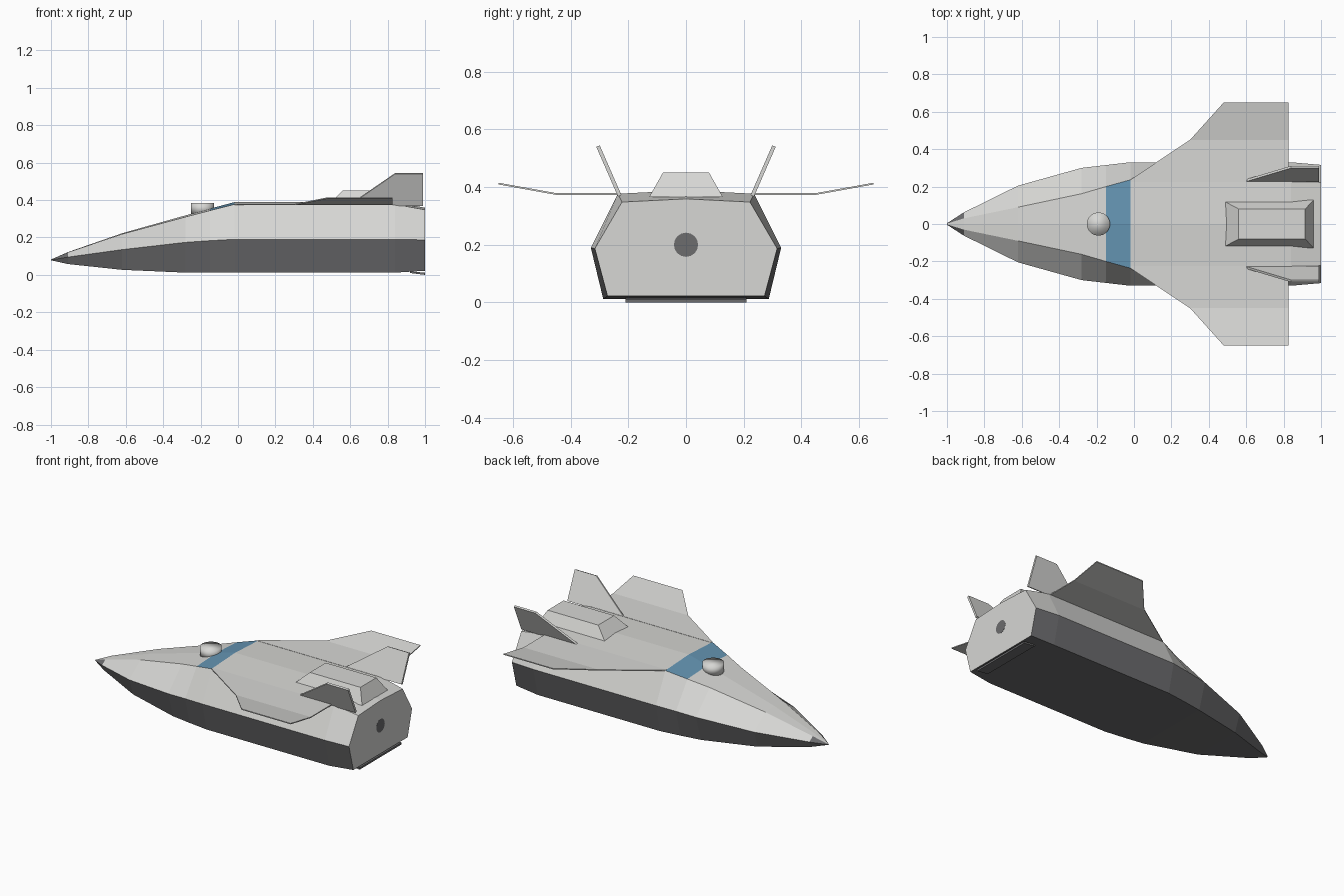
import bpy, bmesh
from mathutils import Vector

if "Cube" in bpy.data.objects:
    bpy.data.objects.remove(bpy.data.objects["Cube"])


def material(name, rgb):
    m = bpy.data.materials.new(name)
    m.use_nodes = True
    m.diffuse_color = (*rgb, 1)
    m.node_tree.nodes["Principled BSDF"].inputs["Base Color"].default_value = (*rgb, 1)
    return m


LIGHT = material("pale grey", (0.68, 0.68, 0.66))
DARK = material("dark grey", (0.15, 0.15, 0.155))
BLUE = material("window blue", (0.13, 0.30, 0.45))


def finish(name, bm, mats):
    bmesh.ops.remove_doubles(bm, verts=bm.verts, dist=0.0005)
    bmesh.ops.recalc_face_normals(bm, faces=bm.faces)
    mesh = bpy.data.meshes.new(name)
    bm.to_mesh(mesh)
    bm.free()
    for m in mats:
        mesh.materials.append(m)
    ob = bpy.data.objects.new(name, mesh)
    bpy.context.collection.objects.link(ob)
    return ob


def loft(bm, rings):
    """Join closed rings of equal length and cap both ends; returns wall faces per band."""
    rows = [[bm.verts.new(p) for p in ring] for ring in rings]
    n = len(rows[0])
    bands = [[bm.faces.new((a[i], a[(i + 1) % n], b[(i + 1) % n], b[i])) for i in range(n)]
             for a, b in zip(rows, rows[1:])]
    bm.faces.new(rows[0])
    bm.faces.new(rows[-1][::-1])
    return bands


# Hull: x, top z, top y, shoulder z, shoulder y, bottom z, bottom y
stations = [
    (-1.00, 0.082, 0.002, 0.080, 0.004, 0.078, 0.002),
    (-0.91, 0.120, 0.030, 0.095, 0.062, 0.058, 0.045),
    (-0.62, 0.218, 0.090, 0.135, 0.205, 0.027, 0.165),
    (-0.28, 0.310, 0.162, 0.174, 0.300, 0.012, 0.250),
    (-0.15, 0.344, 0.200, 0.183, 0.315, 0.012, 0.270),
    (-0.02, 0.377, 0.236, 0.190, 0.330, 0.012, 0.287),
    (0.84, 0.377, 0.236, 0.190, 0.330, 0.012, 0.287),
    (1.00, 0.348, 0.222, 0.187, 0.316, 0.022, 0.272),
]
rings = []
for x, tz, ty, sz, sy, bz, by in stations:
    crown = tz + 0.05 * ty
    rings.append([(x, -by, bz), (x, by, bz), (x, sy, sz), (x, ty, tz),
                  (x, 0, crown), (x, -ty, tz), (x, -sy, sz)])
bm = bmesh.new()
for k, band in enumerate(loft(bm, rings)):
    for side, face in enumerate(band):
        roof = side in (3, 4)
        lower = side in (0, 1, 6)
        if lower or (k == 0 and not roof):
            face.material_index = 1
        elif roof and k == 4:
            face.material_index = 2
finish("hull", bm, [LIGHT, DARK, BLUE])

# Wings: y, leading x, underside z
wing_rows = [(0.225, -0.02, 0.373), (0.236, -0.02, 0.373), (0.33, 0.12, 0.373),
             (0.45, 0.30, 0.373), (0.65, 0.48, 0.409)]
for side, label in ((1, "left"), (-1, "right")):
    bm = bmesh.new()
    loft(bm, [[(x, side * y, z), (0.825, side * y, z),
               (0.825, side * y, z + 0.006), (x, side * y, z + 0.006)]
              for y, x, z in wing_rows])
    finish(label + "_wing", bm, [LIGHT])

    # Tail fin leaning outwards: x and fraction of height
    bm = bmesh.new()
    outline = [(0.59, 0), (0.84, 1), (0.99, 1), (0.99, 0)]
    plate = [Vector((x, side * (0.23 + 0.075 * h), 0.37 + 0.172 * h)) for x, h in outline]
    thick = Vector((0, side * 0.012, -0.005)) * 0.5
    loft(bm, [[p - thick for p in plate], [p + thick for p in plate]])
    finish(label + "_tail_fin", bm, [LIGHT])

# Dorsal housing
bm = bmesh.new()
loft(bm, [[(a, -w, z), (b, -w, z), (b, w, z), (a, w, z)]
          for a, b, w, z in ((0.47, 0.96, 0.128, 0.365), (0.56, 0.915, 0.08, 0.45))])
finish("dorsal_housing", bm, [LIGHT])

# Body flap under the tail
bm = bmesh.new()
loft(bm, [[(x, -0.21, a), (x, 0.21, a), (x, 0.21, b), (x, -0.21, b)]
          for x, a, b in ((0.92, 0.010, 0.018), (1.0, 0.0, 0.012))])
finish("body_flap", bm, [DARK])

# Sensor drum on the nose, softly shaded
bpy.ops.mesh.primitive_cylinder_add(vertices=32, radius=0.062, depth=0.06,
                                    location=(-0.19, 0, 0.355))
drum = bpy.context.object
drum.name = "sensor_drum"
drum.data.materials.append(LIGHT)
bpy.ops.object.shade_smooth()

# Engine port plate on the stern
bpy.ops.mesh.primitive_cylinder_add(vertices=16, radius=0.042, depth=0.004,
                                    location=(0.9985, 0, 0.2), rotation=(0, 1.5708, 0))
port = bpy.context.object
port.name = "engine_port"
port.data.materials.append(DARK)
